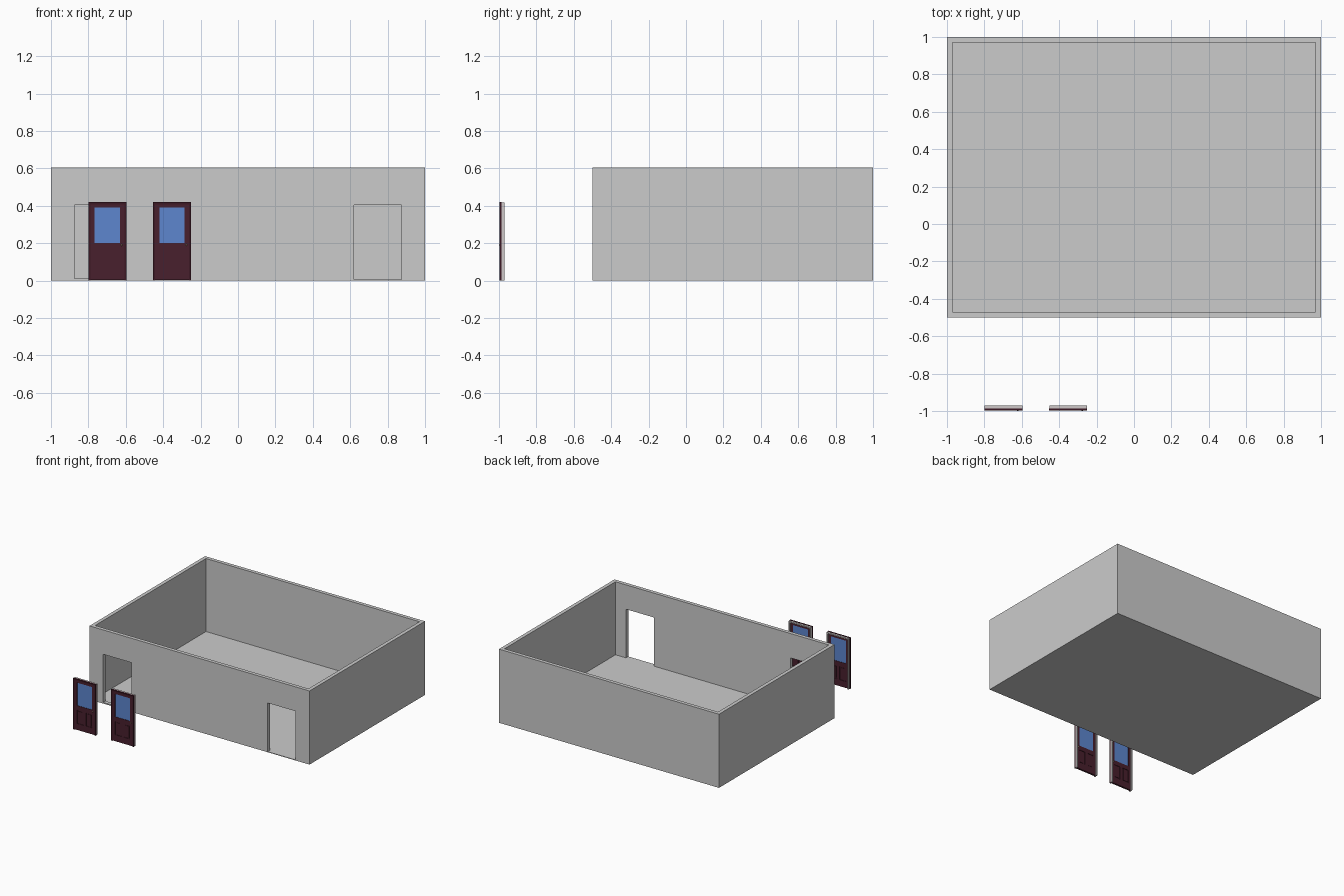
import bpy, bmesh

if "Cube" in bpy.data.objects:
    bpy.data.objects.remove(bpy.data.objects["Cube"])

def material(name, rgb):
    m = bpy.data.materials.new(name)
    m.diffuse_color = (*rgb, 1)
    m.use_nodes = True
    m.node_tree.nodes["Principled BSDF"].inputs["Base Color"].default_value = m.diffuse_color
    return m

WOOD = material("dark_red_wood", (0.065, 0.014, 0.026))
TRIM = material("dark_trim", (0.045, 0.009, 0.018))
WHITE = material("pale_jamb", (0.62, 0.58, 0.58))
GLASS = material("blue_glass", (0.11, 0.24, 0.62))
BRASS = material("handle_metal", (0.45, 0.36, 0.22))

def add_box(bm, x, y, z):
    vs = bmesh.ops.create_cube(bm, size=1)["verts"]
    for v in vs:
        for i, (a, b) in enumerate((x, y, z)):
            v.co[i] = (a + b) / 2 + v.co[i] * (b - a)

def make(name, boxes, mat=None):
    bm = bmesh.new()
    for b in boxes:
        add_box(bm, *b)
    me = bpy.data.meshes.new(name)
    bm.to_mesh(me)
    bm.free()
    ob = bpy.data.objects.new(name, me)
    bpy.context.collection.objects.link(ob)
    if mat:
        me.materials.append(mat)
    return ob

def cut(target, box):
    cutter = make("cutter", [box])
    cutter.hide_render = True
    mod = target.modifiers.new("cut", "BOOLEAN")
    mod.operation, mod.solver, mod.object = "DIFFERENCE", "EXACT", cutter
    bpy.context.view_layer.objects.active = target
    bpy.ops.object.modifier_apply(modifier=mod.name)
    bpy.data.objects.remove(cutter)

# Open-topped room with a thin floor and two doorways in the front wall
FLOOR = 0.005
room = make("room_shell", [((-1, 1), (-0.5, 1), (0, 0.605))])
cut(room, ((-0.97, 0.97), (-0.47, 0.97), (FLOOR, 0.8)))
cut(room, ((-0.875, -0.62), (-0.6, -0.4), (0.01, 0.405)))
cut(room, ((0.62, 0.875), (-0.6, -0.45), (FLOOR, 0.405)))

def portal(x0, x1, w, y, h):
    # two posts and a lintel
    return [((x0, x0 + w), y, (0, h)), ((x1 - w, x1), y, (0, h)),
            ((x0 + w, x1 - w), y, (h - w, h))]

def door(prefix, x0):
    x1, h = x0 + 0.205, 0.42
    # Surround: dark casing in front, pale jamb behind
    make(prefix + "_casing", portal(x0, x1, 0.012, (-0.998, -0.986), h), TRIM)
    make(prefix + "_jamb", portal(x0 + 0.002, x1 - 0.002, 0.010, (-0.986, -0.97), h - 0.002), WHITE)
    # Leaf built from stiles and rails, leaving the window and panels open
    a, b, y = x0 + 0.012, x1 - 0.012, (-0.995, -0.980)
    wa, wb, mid = x0 + 0.034, x1 - 0.035, (x0 + x1) / 2
    make(prefix + "_leaf", [
        ((a, wa), y, (0.002, 0.408)), ((wb, b), y, (0.002, 0.408)),
        ((wa, wb), y, (0.390, 0.408)), ((wa, wb), y, (0.165, 0.202)),
        ((wa, wb), y, (0.002, 0.055)), ((mid - 0.012, mid + 0.012), y, (0.055, 0.165))], WOOD)
    # Recessed lower panels with raised centres
    panels = []
    for p, q in ((wa, mid - 0.012), (mid + 0.012, wb)):
        panels.append(((p, q), (-0.991, -0.984), (0.055, 0.165)))
        panels.append(((p + 0.008, q - 0.008), (-0.994, -0.981), (0.063, 0.157)))
    make(prefix + "_panels", panels, WOOD)
    make(prefix + "_window", [((wa, wb), (-0.992, -0.983), (0.202, 0.390))], GLASS)
    # Round handles on both sides
    for side, ky in (("front", -0.9955), ("back", -0.9795)):
        bpy.ops.mesh.primitive_uv_sphere_add(segments=16, ring_count=8, radius=0.0045,
                                             location=(x1 - 0.027, ky, 0.19))
        knob = bpy.context.object
        knob.name = f"{prefix}_{side}_knob"
        knob.data.materials.append(BRASS)
        bpy.ops.object.shade_smooth_by_angle()

door("left_door", -0.80)
door("right_door", -0.455)
